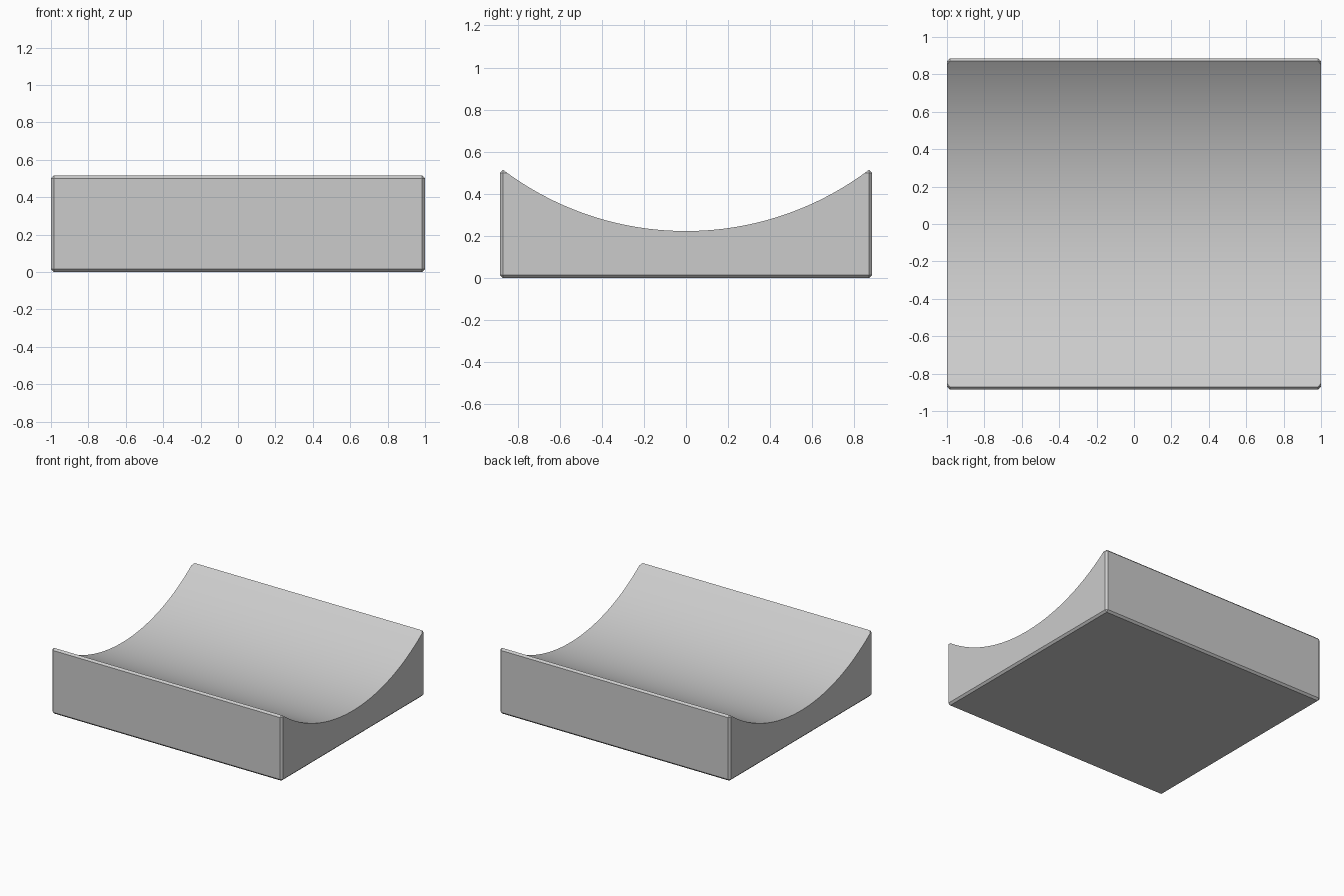
import bpy
import bmesh
import math
from mathutils import Matrix

cube = bpy.data.objects.get("Cube")
if cube:
    bpy.data.objects.remove(cube, do_unlink=True)

LENGTH, WIDTH, HEIGHT = 2.0, 1.77, 0.515
CHAMFER = 0.015
TROUGH_Z = 0.223                  # lowest point of the hollow
RIM_Y = WIDTH / 2 - CHAMFER + 0.001
DEPTH = HEIGHT - TROUGH_Z
RADIUS = (RIM_Y ** 2 + DEPTH ** 2) / (2 * DEPTH)


def add_object(name, bm):
    mesh = bpy.data.meshes.new(name)
    bm.to_mesh(mesh)
    bm.free()
    obj = bpy.data.objects.new(name, mesh)
    bpy.context.collection.objects.link(obj)
    return obj


grey = bpy.data.materials.new("plain grey")
grey.use_nodes = True
colour = (0.6, 0.6, 0.6, 1.0)
grey.diffuse_color = colour
grey.node_tree.nodes["Principled BSDF"].inputs["Base Color"].default_value = colour

# Block with a narrow chamfer on every edge
bm = bmesh.new()
bmesh.ops.create_cube(bm, size=1.0, matrix=Matrix.Translation((0, 0, HEIGHT / 2))
                      @ Matrix.Diagonal((LENGTH, WIDTH, HEIGHT, 1)))
bmesh.ops.bevel(bm, geom=bm.edges[:], offset=CHAMFER, offset_type='OFFSET',
                segments=1, affect='EDGES')
block = add_object("hollowed_block", bm)
block.data.materials.append(grey)

# Cylinder lying along x that scoops out the top
bm = bmesh.new()
bmesh.ops.create_cone(bm, cap_ends=True, segments=256, radius1=RADIUS,
                      radius2=RADIUS, depth=LENGTH + 1,
                      matrix=Matrix.Translation((0, 0, TROUGH_Z + RADIUS))
                      @ Matrix.Rotation(math.pi / 2, 4, 'Y'))
cutter = add_object("trough_cutter", bm)
cutter.data.materials.append(grey)
cutter.hide_render = True

# Cut the trough, then discard the cutter
scoop = block.modifiers.new("trough", 'BOOLEAN')
scoop.operation = 'DIFFERENCE'
scoop.solver = 'EXACT'
scoop.object = cutter
bpy.ops.object.select_all(action='DESELECT')
block.select_set(True)
bpy.context.view_layer.objects.active = block
bpy.ops.object.modifier_apply(modifier=scoop.name)
bpy.data.objects.remove(cutter, do_unlink=True)

# Smooth the curve, keep the chamfers crisp
bpy.ops.object.shade_smooth_by_angle(angle=math.radians(20))
